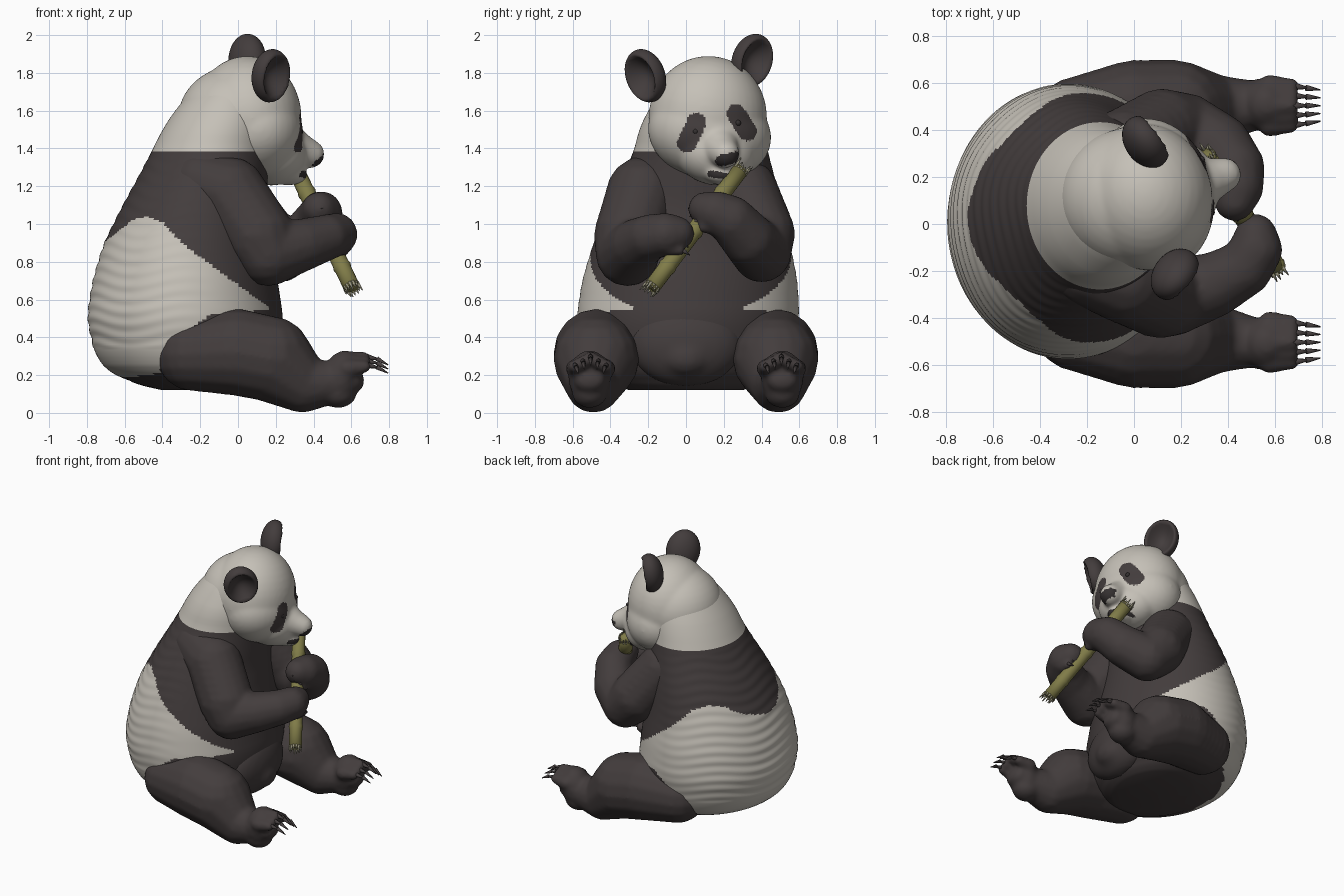
import bpy, bmesh, math, random
from mathutils import Vector, Matrix, Euler

if "Cube" in bpy.data.objects:
    bpy.data.objects.remove(bpy.data.objects["Cube"])

random.seed(4)


def material(name, rgb):
    m = bpy.data.materials.new(name)
    m.diffuse_color = (*rgb, 1)
    m.use_nodes = True
    m.node_tree.nodes["Principled BSDF"].inputs["Base Color"].default_value = m.diffuse_color
    return m


WHITE = material("cream fur", (0.56, 0.53, 0.475))
BLACK = material("dark fur", (0.056, 0.046, 0.046))
GLOSS = material("nose and eye black", (0.035, 0.03, 0.03))
CLAW = material("claw grey", (0.06, 0.05, 0.05))
GREEN = material("bamboo olive", (0.215, 0.2, 0.065))
PITH = material("bamboo pith", (0.36, 0.34, 0.24))


def lerp_table(table, t, col=1):
    """Linear lookup of one column in a table sorted by its first column."""
    if t <= table[0][0]:
        return table[0][col]
    for a, b in zip(table, table[1:]):
        if t <= b[0]:
            return a[col] + (b[col] - a[col]) * (t - a[0]) / (b[0] - a[0])
    return table[-1][col]


def finish(name, bm, mats, rule=None, voxel=None, smooth=8):
    """Turn a bmesh into an object; optionally fuse it, then colour it by rule."""
    me = bpy.data.meshes.new(name)
    bm.to_mesh(me)
    bm.free()
    ob = bpy.data.objects.new(name, me)
    bpy.context.collection.objects.link(ob)
    if voxel:
        r = ob.modifiers.new("fuse", 'REMESH')
        r.mode, r.voxel_size = 'VOXEL', voxel
        s = ob.modifiers.new("soften", 'SMOOTH')
        s.iterations, s.factor = smooth, 0.5
        fused = bpy.data.meshes.new_from_object(
            ob.evaluated_get(bpy.context.evaluated_depsgraph_get()))
        ob.modifiers.clear()
        ob.data = fused
    ob.data.materials.clear()
    for m in mats:
        ob.data.materials.append(m)
    for p in ob.data.polygons:
        p.use_smooth = True
        if rule:
            p.material_index = rule(p.center)
    return ob


def unit_ball(seg):
    me, b = bpy.data.meshes.new("ball"), bmesh.new()
    bmesh.ops.create_uvsphere(b, u_segments=seg, v_segments=seg // 2, radius=1)
    b.to_mesh(me)
    b.free()
    return me


BALLS = {seg: unit_ball(seg) for seg in (16, 40)}


def blob(bm, c, r, rot=(0, 0, 0), seg=16):
    """Add a scaled, turned copy of a ready-made ball."""
    r = (r, r, r) if isinstance(r, (int, float)) else r
    me = BALLS[seg].copy()
    me.transform(Matrix.Translation(c) @ Euler([math.radians(a) for a in rot]).to_matrix().to_4x4()
                 @ Matrix.Diagonal((*r, 1)))
    bm.from_mesh(me)
    bpy.data.meshes.remove(me)


def limb(bm, pts, n=5):
    """Chain of balls through (x, y, z, radius) points."""
    for a, b in zip(pts, pts[1:]):
        for i in range(n):
            q = Vector(a).lerp(Vector(b), i / n)
            blob(bm, q[:3], q[3])
    blob(bm, pts[-1][:3], pts[-1][3])


def spike(bm, a, b, r):
    a, b = Vector(a), Vector(b)
    d = b - a
    mat = Matrix.Translation((a + b) / 2) @ d.to_track_quat('Z', 'Y').to_matrix().to_4x4()
    bmesh.ops.create_cone(bm, cap_ends=True, segments=8, radius1=r, radius2=r * 0.2,
                          depth=d.length, matrix=mat)


def in_capsule(p, a, b, r):
    p, a, b = Vector(p), Vector(a), Vector(b)
    d = b - a
    t = max(0, min(1, (p - a).dot(d) / d.dot(d)))
    return (p - a - d * t).length < r


# Torso: elliptical rings (z, back x, front x, half width, centre y)
RINGS = [(0.12, -0.40, 0.08, 0.30, 0), (0.16, -0.58, 0.15, 0.42, 0), (0.2, -0.67, 0.18, 0.49, 0),
         (0.3, -0.755, 0.22, 0.55, 0), (0.5, -0.80, 0.24, 0.59, 0.01), (0.7, -0.77, 0.21, 0.57, 0.02),
         (0.9, -0.71, 0.17, 0.52, 0.03), (1.1, -0.61, 0.15, 0.46, 0.05), (1.3, -0.50, 0.16, 0.385, 0.07),
         (1.4, -0.45, 0.17, 0.35, 0.08), (1.5, -0.40, 0.18, 0.33, 0.08), (1.6, -0.335, 0.18, 0.29, 0.09),
         (1.7, -0.25, 0.18, 0.24, 0.10), (1.8, -0.13, 0.15, 0.17, 0.11), (1.84, -0.05, 0.1, 0.1, 0.11)]
SHOULDER = [(-0.8, 0.80), (-0.7, 0.91), (-0.56, 1.02), (-0.48, 1.04), (-0.4, 1.01),
            (-0.3, 0.9), (-0.1, 0.75), (0.15, 0.57), (0.2, 0.5)]
HIP = [(-0.65, 0.18), (-0.42, 0.21), (-0.3, 0.4), (-0.15, 0.52), (0.2, 0.55)]


def torso_colour(c):
    if c.z > 1.385:
        return 0
    return int(c.z > lerp_table(SHOULDER, c.x) or c.z < lerp_table(HIP, c.x) or c.x > 0.2)


bm = bmesh.new()
SEG, LEVELS = 144, 170
prev = None
for i in range(LEVELS + 1):
    z = 0.12 + 1.72 * i / LEVELS
    w = min(0.05, z - 0.12, 1.84 - z)
    back, front, half, cy = [sum(lerp_table(RINGS, z + k * w, j) for k in (-1, -.5, 0, .5, 1)) / 5
                             for j in (1, 2, 3, 4)]
    ring = []
    for k in range(SEG):
        a = math.tau * k / SEG
        # fur folds wrap round the back
        rear = max(0, 0.35 - math.cos(a)) / 1.35
        f = 1 + 0.006 * rear * math.sin(z * 92 + 1.8 * math.sin(a * 5) + math.sin(a * 2)) * (0.35 < z < 1.35)
        ring.append(bm.verts.new(((back + front) / 2 + (front - back) / 2 * math.cos(a) * f,
                                  cy + half * math.sin(a) * f, z)))
    if prev:
        for k in range(SEG):
            bm.faces.new((prev[k], prev[(k + 1) % SEG], ring[(k + 1) % SEG], ring[k]))
    else:
        bm.faces.new(ring[::-1])
    prev = ring
bm.faces.new(prev)
finish("torso", bm, [WHITE, BLACK], torso_colour)

# Lower belly bulge
bm = bmesh.new()
blob(bm, (0.12, 0, 0.36), (0.15, 0.3, 0.22), seg=40)
blob(bm, (0.22, 0, 0.29), (0.07, 0.12, 0.09))
finish("belly", bm, [BLACK], voxel=0.02)

# Legs, feet and claws, mirrored
for side, s in (("right", -1), ("left", 1)):
    bm, claws = bmesh.new(), bmesh.new()
    limb(bm, [(-0.24, s * .435, .31, .195), (0, s * .47, .32, .232), (.17, s * .475, .285, .228),
              (.34, s * .49, .15, .15), (.5, s * .505, .16, .11)])
    blob(bm, (.55, s * .51, .19), (.105, .115, .145), (0, 15, 0))
    blob(bm, (.53, s * .51, .105), (.10, .095, .08))
    for i in range(5):
        k = i - 2
        y, z = s * (.505 + .042 * k), .245 + .022 * (2 - abs(k))
        tip = s * .017 * k * .5
        limb(bm, [(.58, y, z - .01, .05), (.67, y, z, .035)], 3)
        spike(claws, (.67, y, z + .01), (.745, y - tip * .5, z - .005), .019)
        spike(claws, (.735, y - tip * .5, z - .002), (.795, y - tip, z - .035), .013)
    blob(bm, (.62, s * .51, .17), (.05, .085, .06))
    finish(side + "_leg", bm, [BLACK], voxel=0.014, smooth=8)
    finish(side + "_foot_claws", claws, [CLAW])

# Arms folded round the bamboo
ARMS = {
    "right": [(-.2, -.18, 1.22, .17), (-.04, -.23, 1.16, .195), (.11, -.30, .94, .19), (.16, -.31, .84, .17),
              (.34, -.26, .89, .14), (.47, -.19, .93, .122), (.52, -.11, .945, .115), (.52, -.045, .95, .09)],
    "left": [(-.2, .26, 1.22, .17), (-.04, .31, 1.16, .185), (.12, .40, .95, .18), (.22, .40, .85, .16),
             (.36, .33, .92, .145), (.43, .24, 1.02, .13), (.44, .16, 1.06, .115), (.43, .10, 1.08, .09)],
}
FINGERS = {"right": (.565, -.03, .93, 1), "left": (.48, .085, 1.05, -1)}
for side, pts in ARMS.items():
    bm, claws = bmesh.new(), bmesh.new()
    limb(bm, pts)
    x, y, z, t = FINGERS[side]
    for i in range(4):
        q = Vector((x - .008 * i, y - .008 * i, z - .07 + .042 * i))
        limb(bm, [(q.x - .01, q.y - .05 * t, q.z, .034), (*q, .028)], 3)
        spike(claws, q + Vector((.01, .015 * t, 0)), q + Vector((-.015, .05 * t, -.025)), .012)
    finish(side + "_arm", bm, [BLACK], voxel=0.014, smooth=9)
    finish(side + "_hand_claws", claws, [CLAW])

# Head: skull, cheeks and muzzle fused, then eye patches, nose and mouth coloured
FACE = [((.055, 1.535), (.005, 1.43), .052), ((.265, 1.585), (.325, 1.49), .05)]


def head_colour(c):
    yz = (c.y, c.z)
    if c.x > .1 and any(in_capsule(yz, *f) for f in FACE):
        return 1
    if c.x > .395 and in_capsule(yz, (.185, 1.335), (.265, 1.355), .03):
        return 2
    if c.x > .22 and in_capsule(yz, (.13, 1.265), (.26, 1.245), .018):
        return 2
    return 0


bm = bmesh.new()
turn = (-10, 0, 13)
blob(bm, (.05, .115, 1.565), (.285, .315, .325), turn, 40)
blob(bm, (.08, .125, 1.48), (.26, .332, .25), turn, 40)
blob(bm, (-.02, .11, 1.55), (.3, .30, .285), (0, 0, 5), 40)
blob(bm, (.18, .155, 1.37), (.18, .215, .165), turn, 40)
limb(bm, [(.2, .15, 1.44, .14), (.33, .19, 1.39, .09), (.385, .21, 1.37, .075)])
blob(bm, (.27, .18, 1.26), (.10, .09, .055), turn)
head = finish("head", bm, [WHITE, BLACK, GLOSS], head_colour, voxel=0.011, smooth=18)

# Small eyes sit on the head surface
bm = bmesh.new()
for y, z in ((.05, 1.49), (.275, 1.535)):
    near = [v.co.x for v in head.data.vertices if abs(v.co.y - y) < .015 and abs(v.co.z - z) < .015]
    if near:
        blob(bm, (max(near) - .012, y, z), .016)
finish("eyes", bm, [GLOSS])

# Ears: thick discs with a hollow front
for side, c, rot in (("right", (.175, -.215, 1.785), (14, 14, -42)),
                     ("left", (.05, .35, 1.865), (-18, 8, 38))):
    bm = bmesh.new()
    blob(bm, (0, 0, 0), 1, seg=40)
    for v in bm.verts:
        x, y, z = v.co
        d = min(1, math.hypot(y, z))
        x = x * .088 - (.12 * (1 - (d / .85) ** 2) if x > 0 and d < .85 else 0)
        v.co = (x, y * .118, z * .145)
    bm.transform(Matrix.Translation(c) @ Euler([math.radians(a) for a in rot]).to_matrix().to_4x4())
    finish(side + "_ear", bm, [BLACK])

# Bamboo stalk with joints and splintered ends
a, b = Vector((.305, .29, 1.29)), Vector((.605, -.185, .66))
frame = Matrix.Translation(a) @ (b - a).to_track_quat('Z', 'Y').to_matrix().to_4x4()
L, R = (b - a).length, .044
bm = bmesh.new()
rows = [(0, R)]
for joint in (.2, .52, .82):
    rows += [(joint * L - .02, R), (joint * L, R + .005), (joint * L + .02, R)]
rows.append((L, R))
prev = None
for h, r in rows:
    ring = [bm.verts.new((r * math.cos(math.tau * k / 20), r * math.sin(math.tau * k / 20), h)) for k in range(20)]
    if prev:
        for k in range(20):
            bm.faces.new((prev[k], prev[(k + 1) % 20], ring[(k + 1) % 20], ring[k]))
    else:
        bm.faces.new(ring[::-1])
    prev = ring
bm.faces.new(prev)
bm.transform(frame)
finish("bamboo", bm, [GREEN])
bm = bmesh.new()
for h, d in ((0, -1), (L, 1)):
    for k in range(14):
        t = math.tau * k / 14
        p = Vector((math.cos(t), math.sin(t), 0)) * R * .85
        spike(bm, p + Vector((0, 0, h - d * .015)),
              p * random.uniform(.8, 1.25) + Vector((0, 0, h + d * random.uniform(.01, .05))), .01)
bm.transform(frame)
finish("bamboo_splinters", bm, [PITH])

for me in BALLS.values():
    bpy.data.meshes.remove(me)
